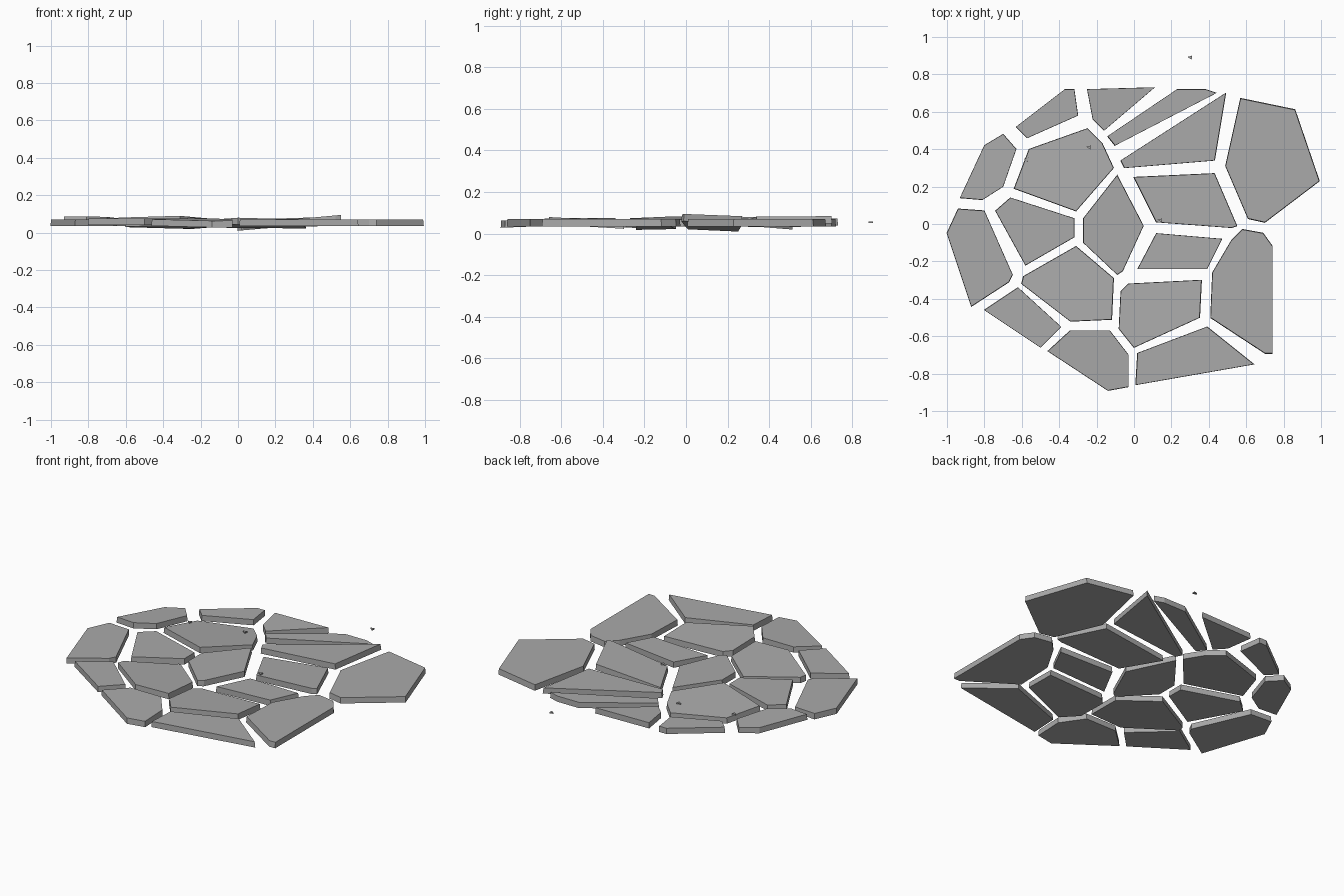
import bpy
import bmesh
from mathutils import Vector

if "Cube" in bpy.data.objects:
    bpy.data.objects.remove(bpy.data.objects["Cube"], do_unlink=True)

# One flat stone colour
stone = bpy.data.materials.new("grey stone")
stone.use_nodes = True
grey = (0.4, 0.4, 0.4, 1)
stone.diffuse_color = grey
stone.node_tree.nodes["Principled BSDF"].inputs["Base Color"].default_value = grey

THICKNESS = 0.035
FLARE = 1.012


def slab(name, outline, top=0.07, tilt_x=0, tilt_y=0, thickness=THICKNESS):
    """Extrude an outline into a paving stone whose top leans by the given slopes."""
    points = [Vector(p) for p in outline]
    centre = sum(points, Vector((0, 0))) / len(points)
    bm = bmesh.new()

    def ring(scale, drop):
        verts = []
        for p in points:
            offset = (p - centre) * scale
            place = centre + offset
            height = top - drop + tilt_x * offset.x + tilt_y * offset.y
            verts.append(bm.verts.new((place.x, place.y, height)))
        return verts

    upper = ring(1, 0)
    lower = ring(FLARE, thickness)
    bm.faces.new(upper)
    bm.faces.new(lower[::-1])
    for i in range(len(points)):
        j = (i + 1) % len(points)
        bm.faces.new((upper[i], lower[i], lower[j], upper[j]))
    bmesh.ops.recalc_face_normals(bm, faces=bm.faces[:])
    mesh = bpy.data.meshes.new(name)
    bm.to_mesh(mesh)
    bm.free()
    mesh.materials.append(stone)
    stone_object = bpy.data.objects.new(name, mesh)
    bpy.context.collection.objects.link(stone_object)
    return stone_object


# Back edge stones
slab("back_right_stone",
     [(-.63, .52), (-.37, .72), (-.32, .72), (-.3, .58), (-.57, .46)])
slab("back_middle_stone",
     [(-.25, .72), (.11, .73), (-.16, .5), (-.22, .56)], tilt_y=.03)
slab("back_sliver_stone",
     [(-.14, .47), (.23, .72), (.38, .72), (.44, .7), (-.1, .42)])
slab("back_wedge_stone",
     [(-.07, .34), (.49, .7), (.43, .34), (-.05, .3)], top=.075, tilt_x=.03)

# Stones on the model's left
slab("large_left_stone",
     [(.57, .67), (.86, .61), (.99, .23), (.7, .01), (.61, .03), (.49, .31)])
slab("front_left_stone",
     [(.58, -.03), (.69, -.05), (.74, -.12), (.74, -.69), (.7, -.69),
      (.41, -.5), (.42, -.26), (.52, -.09)])

# Inner stones
slab("inner_left_stone",
     [(0, .25), (.43, .27), (.55, -.01), (.52, -.02), (.12, .01)],
     top=.074, tilt_x=.09)
slab("inner_small_stone",
     [(.12, -.05), (.47, -.08), (.39, -.24), (.02, -.24)],
     top=.062, tilt_x=.04)
slab("inner_front_stone",
     [(-.03, -.32), (.36, -.3), (.35, -.5), (0, -.66), (-.08, -.56), (-.07, -.36)],
     top=.067, tilt_y=-.06)
slab("inner_front_right_stone",
     [(-.31, -.12), (-.11, -.29), (-.12, -.51), (-.34, -.52), (-.6, -.32), (-.59, -.28)],
     top=.067, tilt_y=-.05)
slab("inner_right_stone",
     [(-.66, .14), (-.32, .03), (-.32, -.07), (-.58, -.22), (-.74, .07)])
slab("inner_back_stone",
     [(-.25, .51), (-.17, .43), (-.11, .3), (-.31, .07), (-.64, .19), (-.56, .4)],
     top=.07, tilt_y=-.08)
slab("centre_stone",
     [(-.09, .26), (.05, -.01), (-.06, -.25), (-.09, -.27), (-.27, -.1), (-.27, .03)],
     top=.075, tilt_x=-.04)

# Front edge stones
slab("front_wedge_stone",
     [(.39, -.55), (.64, -.75), (.01, -.86), (.02, -.69)])
slab("front_stone",
     [(-.34, -.57), (-.13, -.57), (-.03, -.7), (-.03, -.87), (-.14, -.89), (-.46, -.68)],
     tilt_y=.04)
slab("front_right_stone",
     [(-.62, -.34), (-.39, -.55), (-.5, -.66), (-.8, -.46)], top=.075)

# Stones on the model's right
slab("right_stone",
     [(-.94, .08), (-.8, .07), (-.65, -.27), (-.67, -.31), (-.87, -.44), (-1, -.05)])
slab("right_back_stone",
     [(-.7, .48), (-.63, .4), (-.7, .2), (-.81, .13), (-.93, .14), (-.8, .42)],
     top=.08, tilt_y=-.04)

# Loose stone chips
for index, (x, y, top) in enumerate([(.3, .89, .058), (-.24, .41, .078),
                                     (-.575, .345, .075), (.14, .02, .07)]):
    slab(f"stone_chip_{index}",
         [(x - .014, y + .003), (x + .01, y + .01), (x + .008, y - .012)],
         top=top, thickness=.008)
